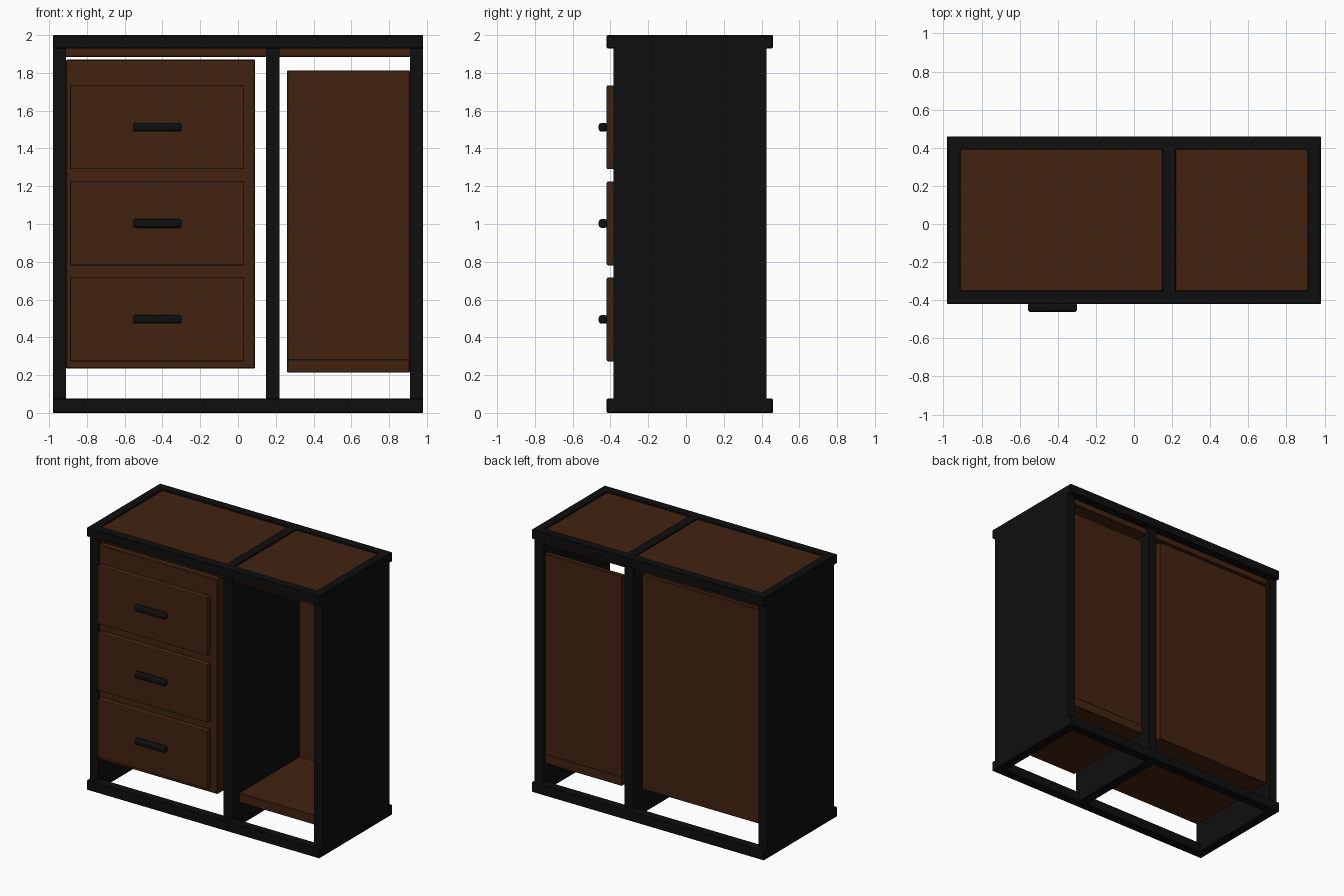
import bpy
import bmesh

cube = bpy.data.objects.get("Cube")
if cube:
    bpy.data.objects.remove(cube, do_unlink=True)


def material(name, rgb):
    m = bpy.data.materials.new(name)
    m.use_nodes = True
    m.diffuse_color = (*rgb, 1)
    node = next(n for n in m.node_tree.nodes if n.type == 'BSDF_PRINCIPLED')
    node.inputs["Base Color"].default_value = (*rgb, 1)
    return m


BLACK = material("black_frame", (0.0045, 0.0045, 0.0045))
BROWN = material("dark_brown_wood", (0.054, 0.0165, 0.005))


def finish(name, bm, mat, bevel, segments=1):
    bmesh.ops.recalc_face_normals(bm, faces=bm.faces)
    mesh = bpy.data.meshes.new(name)
    bm.to_mesh(mesh)
    bm.free()
    mesh.materials.append(mat)
    ob = bpy.data.objects.new(name, mesh)
    bpy.context.collection.objects.link(ob)
    if bevel:
        mod = ob.modifiers.new("Bevel", 'BEVEL')
        mod.width = bevel
        mod.segments = segments
        mod.limit_method = 'ANGLE'
    return ob


def box(name, x, y, z, mat, bevel=0.004, segments=1):
    bm = bmesh.new()
    bmesh.ops.create_cube(bm, size=1)
    for v in bm.verts:
        for i, (lo, hi) in enumerate((x, y, z)):
            v.co[i] = lo if v.co[i] < 0 else hi
    return finish(name, bm, mat, bevel, segments)


def frame(name, z0, z1):
    """Flat rectangular frame with a cross bar, leaving two openings."""
    xs = (-0.98, -0.91, 0.147, 0.22, 0.91, 0.98)
    ys = (-0.42, -0.35, 0.39, 0.46)
    bm = bmesh.new()
    grid = [[bm.verts.new((x, y, z0)) for y in ys] for x in xs]
    for i in range(5):
        for j in range(3):
            if j == 1 and i in (1, 3):
                continue
            bm.faces.new((grid[i][j], grid[i + 1][j],
                          grid[i + 1][j + 1], grid[i][j + 1]))
    ext = bmesh.ops.extrude_face_region(bm, geom=bm.faces[:], use_keep_orig=True)
    for v in ext["geom"]:
        if isinstance(v, bmesh.types.BMVert):
            v.co.z = z1
    return finish(name, bm, BLACK, 0.004)


# Outer frame and upright panels
frame("bottom_frame", 0.0, 0.075)
frame("top_frame", 1.93, 2.0)
DEPTH = (-0.385, 0.425)
for name, x in (("right_side_panel", (-0.98, -0.91)),
                ("middle_divider", (0.147, 0.22)),
                ("left_side_panel", (0.91, 0.98))):
    box(name, x, DEPTH, (0.07, 1.935), BLACK, 0)

# Wooden top panels set into the frame openings
box("right_top_panel", (-0.915, 0.157), (-0.36, 0.40), (1.885, 1.99), BROWN)
box("left_top_panel", (0.21, 0.915), (-0.36, 0.40), (1.885, 1.99), BROWN)

# Drawer cabinet with three drawers and rounded handles
box("drawer_cabinet", (-0.91, 0.09), (-0.375, 0.40), (0.235, 1.87), BROWN)
for n, z in enumerate((0.495, 1.003, 1.512)):
    box(f"drawer_front_{n + 1}", (-0.89, 0.033), (-0.42, -0.37),
        (z - 0.222, z + 0.222), BROWN, 0.008, 2)
    handle = box(f"drawer_handle_{n + 1}", (-0.557, -0.298), (-0.462, -0.415),
                 (z - 0.023, z + 0.023), BLACK, 0.015, 3)
    handle.data.shade_smooth()

# Open compartment: shelf and back panel
box("compartment_shelf", (0.26, 0.91), (-0.36, 0.40), (0.213, 0.285), BROWN)
box("compartment_back", (0.26, 0.91), (0.363, 0.40), (0.28, 1.813), BROWN)
